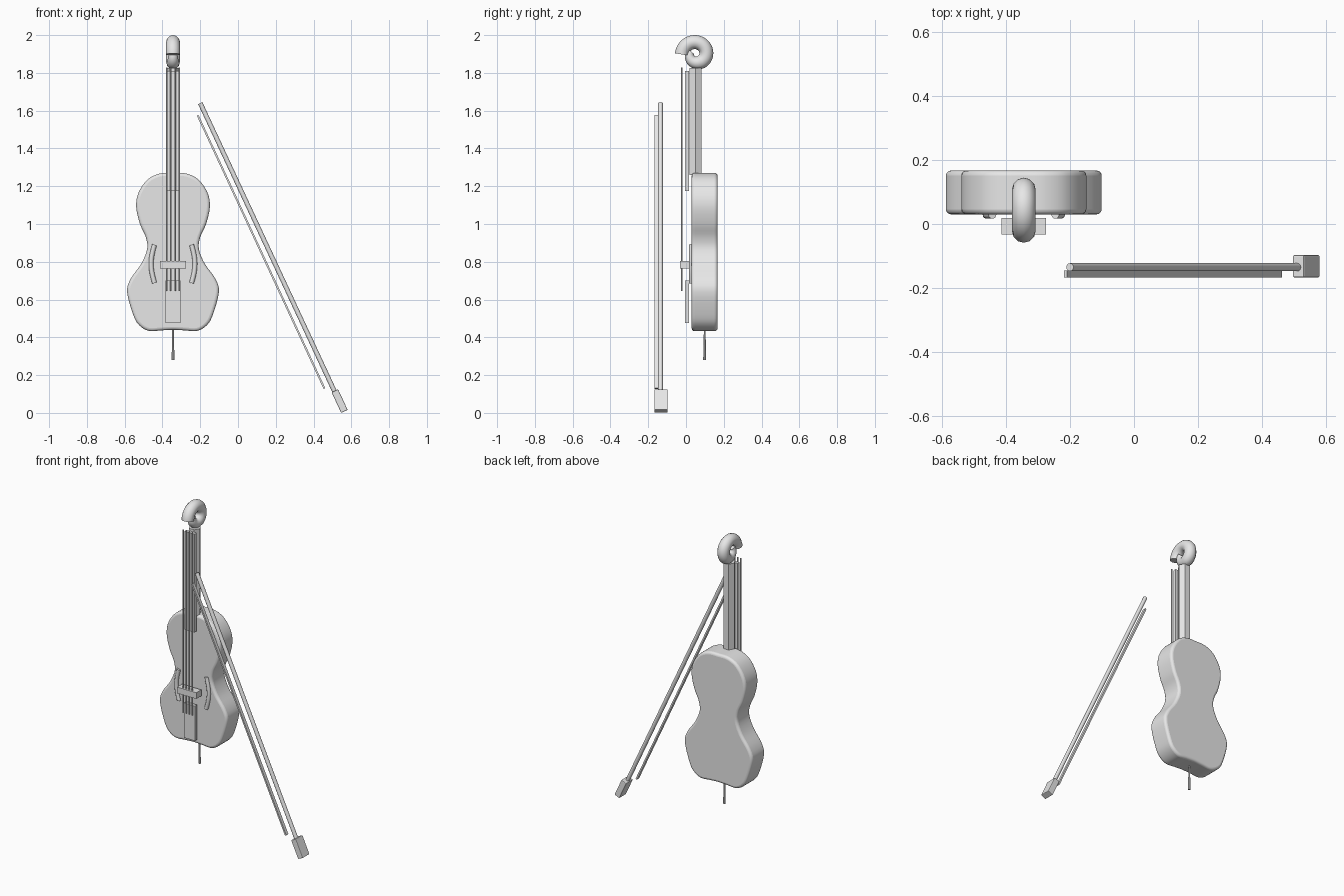
import bpy, bmesh
from math import sin, cos, pi, radians, atan2
from mathutils import Vector

if "Cube" in bpy.data.objects:
    bpy.data.objects.remove(bpy.data.objects["Cube"])

CX = -0.344  # centre line of the instrument

grey = bpy.data.materials.new("light_grey")
grey.use_nodes = True
grey.diffuse_color = (0.8, 0.8, 0.8, 1)
bsdf = next(n for n in grey.node_tree.nodes if n.type == 'BSDF_PRINCIPLED')
bsdf.inputs["Base Color"].default_value = (0.8, 0.8, 0.8, 1)


def finish(name, smooth=False):
    ob = bpy.context.object
    ob.name = ob.data.name = name
    ob.data.materials.clear()
    ob.data.materials.append(grey)
    if smooth:
        bpy.ops.object.shade_smooth_by_angle(angle=radians(35))
    return ob


def bevel(ob, width, segments):
    mod = ob.modifiers.new("Bevel", 'BEVEL')
    mod.width, mod.segments = width, segments
    mod.limit_method, mod.angle_limit = 'ANGLE', radians(50)


def box(name, low, high, tilt=0):
    low, high = Vector(low), Vector(high)
    bpy.ops.mesh.primitive_cube_add(size=1, location=(low + high) / 2)
    ob = bpy.context.object
    ob.scale = high - low
    bpy.ops.object.transform_apply(location=False, rotation=False, scale=True)
    ob.rotation_euler.y = tilt
    return finish(name)


def rod(name, start, end, r1, r2, sides):
    start, end = Vector(start), Vector(end)
    bpy.ops.mesh.primitive_cone_add(vertices=sides, radius1=r1, radius2=r2,
                                    depth=(end - start).length,
                                    location=(start + end) / 2)
    bpy.context.object.rotation_euler = (end - start).to_track_quat('Z', 'Y').to_euler()
    return finish(name, sides > 6)


def tube(name, points, radius, taper=None):
    curve = bpy.data.curves.new(name, 'CURVE')
    curve.dimensions = '3D'
    curve.bevel_depth, curve.bevel_resolution = radius, 4
    curve.use_fill_caps = True
    line = curve.splines.new('POLY')
    line.points.add(len(points) - 1)
    for i, p in enumerate(points):
        line.points[i].co = (*p, 1)
        line.points[i].radius = taper[i] if taper else 1
    ob = bpy.data.objects.new(name, curve)
    bpy.context.collection.objects.link(ob)
    bpy.ops.object.select_all(action='DESELECT')
    ob.select_set(True)
    bpy.context.view_layer.objects.active = ob
    bpy.ops.object.convert(target='MESH')
    return finish(name, True)


def spline(pts, steps):
    """Smooth closed curve through the points."""
    pts, out = [Vector(p) for p in pts], []
    for i in range(len(pts)):
        a, b, c, d = (pts[(i + k - 1) % len(pts)] for k in range(4))
        for s in range(steps):
            t = s / steps
            out.append(0.5 * (2 * b + (c - a) * t + (2 * a - 5 * b + 4 * c - d) * t * t
                              + (3 * b - a - 3 * c + d) * t ** 3))
    return out


# Body: mirrored half outline, extruded and rounded
half = [(0, 1.27), (.07, 1.267), (.135, 1.235), (.183, 1.165), (.195, 1.09),
        (.175, 1.0), (.144, .93), (.137, .867), (.168, .79), (.224, .71),
        (.243, .64), (.211, .52), (.18, .465), (.128, .434), (.06, .437), (0, .44)]
outline = spline(half + [(-x, z) for x, z in half[-2:0:-1]], 4)
bm = bmesh.new()
face = bm.faces.new([bm.verts.new((CX + p.x, 0.03, p.y)) for p in outline])
side = bmesh.ops.extrude_face_region(bm, geom=[face])["geom"]
bmesh.ops.translate(bm, vec=(0, 0.137, 0),
                    verts=[g for g in side if isinstance(g, bmesh.types.BMVert)])
bmesh.ops.recalc_face_normals(bm, faces=bm.faces)
mesh = bpy.data.meshes.new("body")
bm.to_mesh(mesh)
bm.free()
body = bpy.data.objects.new("body", mesh)
bpy.context.collection.objects.link(body)
bpy.ops.object.select_all(action='DESELECT')
body.select_set(True)
bpy.context.view_layer.objects.active = body
finish("body", True)
bevel(body, 0.016, 4)

# Neck, fingerboard, tailpiece and bridge
neck = rod("neck", (CX, .05, 1.26), (CX, .05, 1.825), .037, .037, 6)
# turn the six-sided neck so that a flat side faces the back
neck.rotation_euler = (0, 0, pi / 6)
box("fingerboard", (CX - .036, -.005, 1.175), (CX + .036, .017, 1.81))
box("tailpiece", (CX - .04, -.005, .475), (CX + .04, .017, .7))
box("bridge", (CX - .069, -.033, .765), (CX + .069, .018, .805))

# Strings
for i in range(4):
    x = CX + (i - 1.5) * .022
    rod(f"string_{i + 1}", (x, -.022, .645), (x, -.022, 1.828), .004, .004, 8)

# Curved sound holes, standing slightly proud of the front
for name, s in (("right_sound_hole", -1), ("left_sound_hole", 1)):
    path = [(CX + s * (.098 + .018 * sin(pi * t / 12)), .029, .89 - .203 * t / 12)
            for t in range(13)]
    tube(name, path, .0125)

# End pin
rod("end_pin", (CX, .099, .28), (CX, .099, .46), .008, .004, 10)

# Scroll: tapering spiral tube
path, taper = [], []
for i in range(53):
    t = i / 52
    a, r = pi - t * radians(390), .075 - .045 * t
    path.append((CX, .053 + r * cos(a), 1.898 + r * sin(a)))
    taper.append(1 - .45 * max(0, (t - .6) / .4))
tube("scroll", path, .037, taper)

# Bow: stick, hair and frog share one tilt
tilt = -atan2(.705, 1.52)
rod("bow_stick", (.515, -.135, .105), (-.2, -.135, 1.64), .0125, .0125, 12)
box("bow_hair", (.117, -.167, .055), (.127, -.145, 1.65), tilt)
frog = box("bow_frog", (.519, -.167, .0025), (.557, -.097, .1225), tilt)
bevel(frog, .004, 2)
